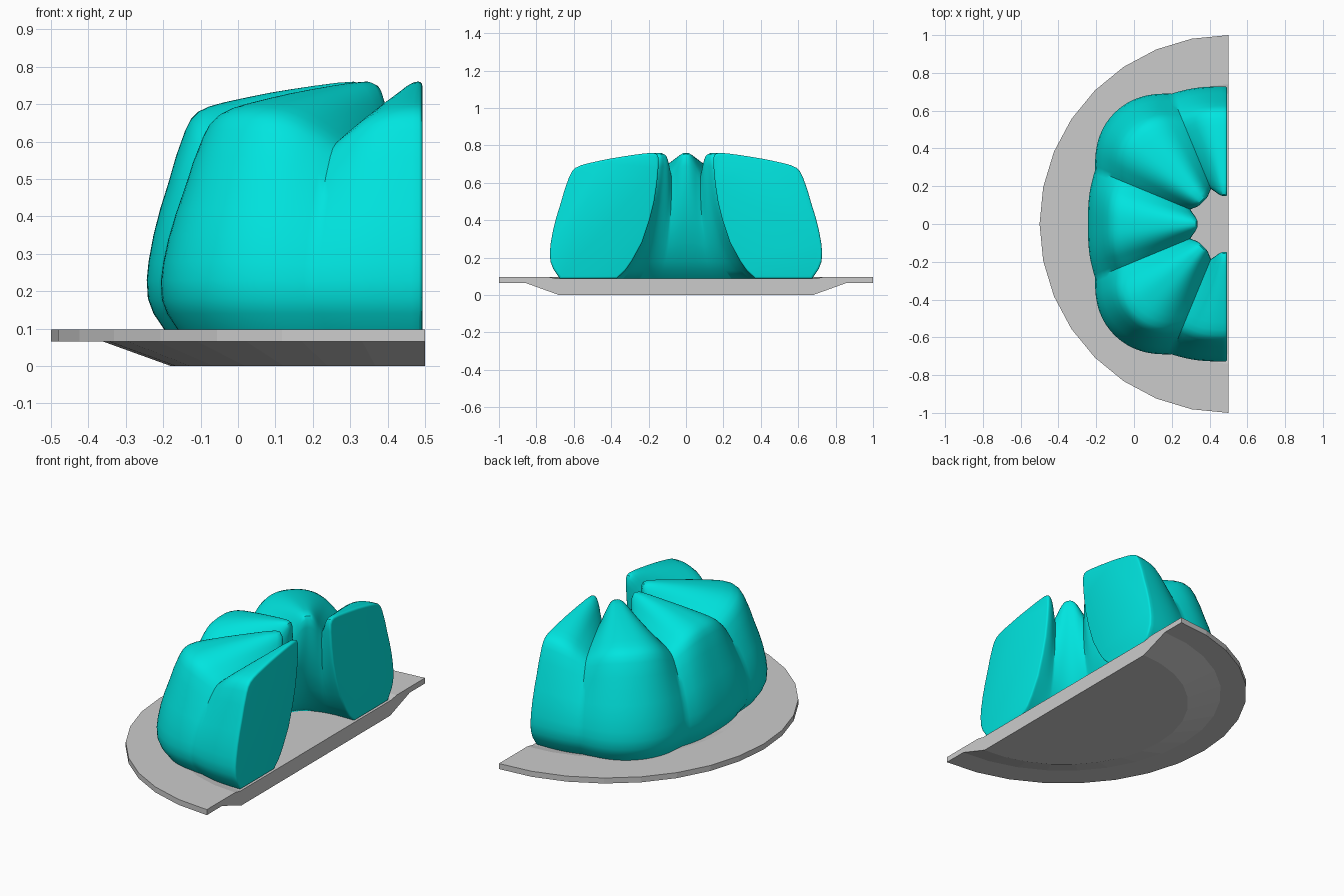
import bpy, bmesh
from math import sin, cos, pi, radians

if "Cube" in bpy.data.objects:
    bpy.data.objects.remove(bpy.data.objects["Cube"])


def make_object(name, bm):
    bmesh.ops.recalc_face_normals(bm, faces=bm.faces[:])
    mesh = bpy.data.meshes.new(name)
    bm.to_mesh(mesh)
    bm.free()
    obj = bpy.data.objects.new(name, mesh)
    bpy.context.collection.objects.link(obj)
    return obj


# Half plate: faceted half revolution around x = 0.5, very slightly dished on top
def build_plate():
    profile = [(0.68, 0), (0.86, 0.065), (1, 0.065), (1, 0.097), (0.74, 0.097), (0.69, 0.087)]
    steps = 16
    bm = bmesh.new()
    loops = []
    for r, z in profile:
        loops.append([bm.verts.new((0.5 - r * sin(pi * i / steps), r * cos(pi * i / steps), z))
                      for i in range(steps + 1)])
    for a, b in zip(loops, loops[1:]):
        for i in range(steps):
            bm.faces.new((a[i], a[i + 1], b[i + 1], b[i]))
    bm.faces.new(loops[0])
    bm.faces.new(loops[-1])
    # straight cut side
    bm.faces.new([l[0] for l in loops] + [l[-1] for l in reversed(loops)])
    return make_object("half_plate", bm)


# Half fluted jelly: closed ring profile swept round a rounded square
PROFILE = [(0.37, 0.088), (0.325, 0.13), (0.29, 0.18), (0.235, 0.28), (0.195, 0.4), (0.17, 0.5),
           (0.155, 0.6), (0.147, 0.69), (0.147, 0.735), (0.155, 0.753), (0.175, 0.76), (0.22, 0.757),
           (0.28, 0.749), (0.34, 0.74), (0.40, 0.73), (0.46, 0.718), (0.52, 0.705), (0.56, 0.694),
           (0.59, 0.68), (0.61, 0.66), (0.625, 0.63), (0.65, 0.56), (0.67, 0.49), (0.692, 0.42),
           (0.71, 0.35), (0.723, 0.28), (0.728, 0.23), (0.725, 0.18), (0.71, 0.14), (0.675, 0.088)]
CENTRE_X = 0.484


def section(angle):
    n = 3.24
    scale = (abs(sin(angle)) ** n + abs(cos(angle)) ** n) ** (-1 / n)
    # groove strength: 0 on the ridges (every 45 degrees), 1 in the valleys
    t = abs((angle / (pi / 4) + 0.5) % 1 - 0.5) * 2
    groove = 3 * t ** 2 * 0.35 - t ** 4 * 0.05 if t < 0.4 else t ** 2.4
    groove = t ** 2.6 * (1 - 0.5 * (t - 0.8)) if t > 0.8 else t ** 2.6
    points = []
    for r, z in PROFILE:
        h = (z - 0.088) / 0.672
        side = max(-1, min(1, (r - 0.38) / 0.2))
        inset = (0.03 + 0.03 * h * h) if side > 0 else 0.055 * h
        points.append((r * scale - side * inset * groove, z - 0.12 * h * h * groove))
    return points


def build_jelly():
    bm = bmesh.new()
    steps = 112
    rings = []

    def add_ring(angle, shift=0.0, shrink=0.0):
        ring = []
        for r, z in section(angle):
            r += (0.42 - r) * shrink
            z += (0.4 - z) * shrink
            ring.append(bm.verts.new((CENTRE_X - r * sin(angle) + shift, r * cos(angle), z)))
        rings.append(ring)

    # softly rounded rim at each cut end
    ends = [(0.009, 0.035), (0.0075, 0.016), (0.004, 0.005)]
    for shift, shrink in ends:
        add_ring(0, shift, shrink)
    for i in range(steps + 1):
        add_ring(pi * i / steps)
    for shift, shrink in reversed(ends):
        add_ring(pi, shift, shrink)
    m = len(PROFILE)
    for a, b in zip(rings, rings[1:]):
        for j in range(m):
            k = (j + 1) % m
            bm.faces.new((a[j], a[k], b[k], b[j]))
    bm.faces.new(rings[0])
    bm.faces.new(rings[-1])
    return make_object("half_jelly", bm)


build_plate()
jelly = build_jelly()

# Turquoise jelly colour
teal = bpy.data.materials.new("turquoise")
teal.diffuse_color = (0.0, 0.78, 0.74, 1)
teal.use_nodes = True
teal.node_tree.nodes["Principled BSDF"].inputs["Base Color"].default_value = teal.diffuse_color
jelly.data.materials.append(teal)

bpy.ops.object.select_all(action='DESELECT')
jelly.select_set(True)
bpy.context.view_layer.objects.active = jelly
bpy.ops.object.shade_smooth_by_angle(angle=radians(40))
